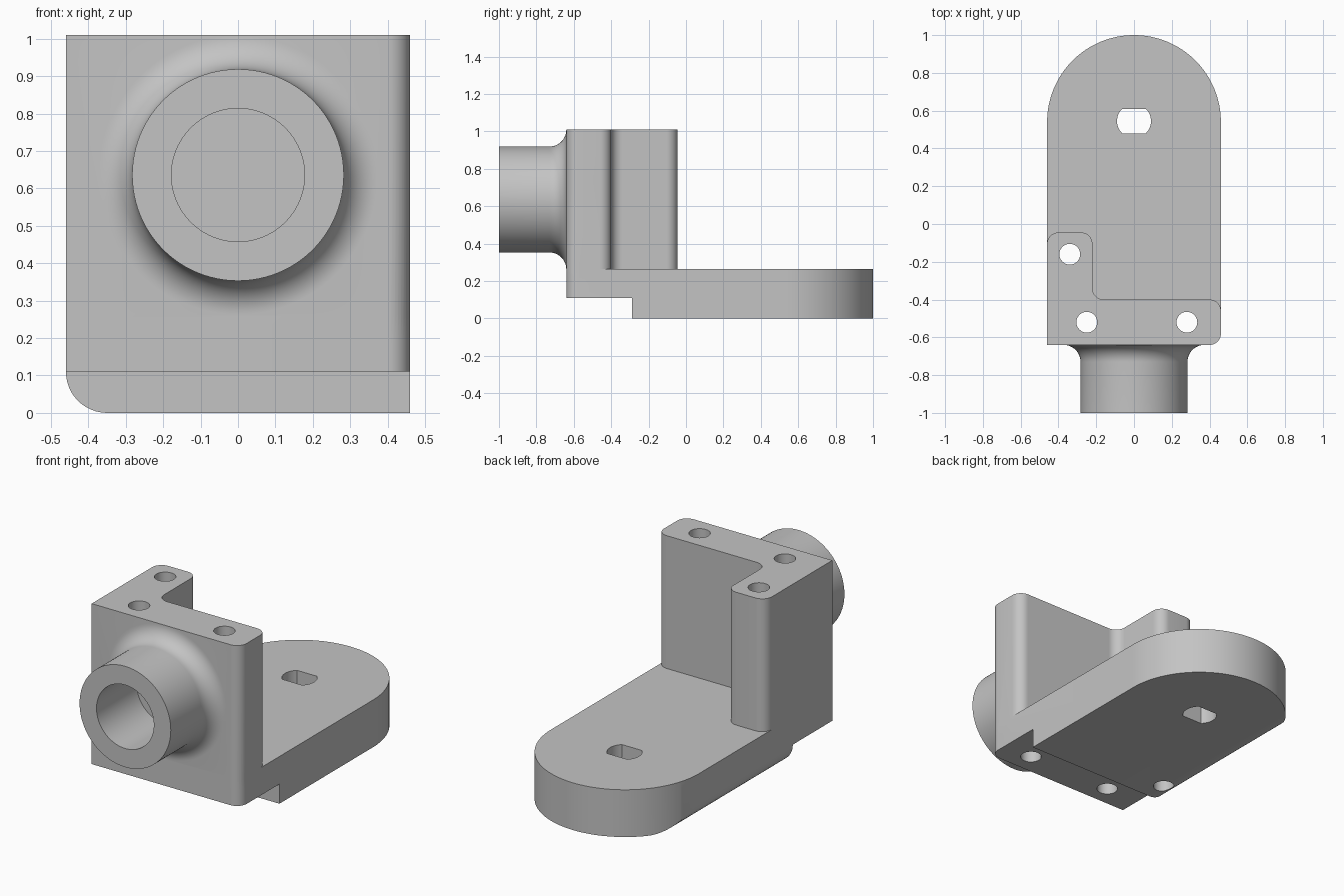
import bpy, bmesh, math
from mathutils import Vector, Matrix

if "Cube" in bpy.data.objects:
    bpy.data.objects.remove(bpy.data.objects["Cube"], do_unlink=True)

grey = bpy.data.materials.new("machined grey")
grey.use_nodes = True
colour = (0.55, 0.55, 0.55, 1)
grey.diffuse_color = colour
grey.node_tree.nodes["Principled BSDF"].inputs["Base Color"].default_value = colour

W = 0.46                          # half width
FRONT, STEP, BACK = -0.64, -0.29, 1.0
LIP, DECK, TOP = 0.11, 0.265, 1.01
R = 0.06                          # small corner radius


def finish(name, bm):
    bmesh.ops.remove_doubles(bm, verts=bm.verts, dist=1e-5)
    bmesh.ops.recalc_face_normals(bm, faces=bm.faces)
    mesh = bpy.data.meshes.new(name)
    bm.to_mesh(mesh)
    bm.free()
    mesh.materials.append(grey)
    obj = bpy.data.objects.new(name, mesh)
    bpy.context.collection.objects.link(obj)
    return obj


def arc(cx, cy, r, a, b, n=12):
    return [(cx + r * math.cos(a + (b - a) * i / n),
             cy + r * math.sin(a + (b - a) * i / n)) for i in range(n + 1)]


def rounded(corners):
    """Outline from right-angled corners (x, y, radius)."""
    pts = []
    for i, (x, y, r) in enumerate(corners):
        p = Vector((x, y))
        if r == 0:
            pts.append((x, y))
            continue
        a = (Vector(corners[i - 1][:2]) - p).normalized()
        b = (Vector(corners[(i + 1) % len(corners)][:2]) - p).normalized()
        n = 32 if r > 0.2 else 10
        for k in range(n + 1):
            t = math.pi / 2 * k / n
            q = p + (a + b) * r - b * r * math.cos(t) - a * r * math.sin(t)
            if not pts or (q - Vector(pts[-1])).length > 1e-4:
                pts.append(tuple(q))
    return pts


def prism(name, pts, lo, hi, along_y=False):
    bm = bmesh.new()
    place = (lambda u, v, w: (u, w, v)) if along_y else (lambda u, v, w: (u, v, w))
    face = bm.faces.new([bm.verts.new(place(u, v, lo)) for u, v in pts])
    ext = bmesh.ops.extrude_face_region(bm, geom=[face])["geom"]
    moved = [g for g in ext if isinstance(g, bmesh.types.BMVert)]
    bmesh.ops.translate(bm, verts=moved, vec=place(0, 0, hi - lo))
    return finish(name, bm)


def lathe_y(name, profile, height, steps=96):
    """Spin (radius, y) points about a y axis at the given height."""
    bm = bmesh.new()
    verts = [bm.verts.new((r, y, height)) for r, y in profile]
    edges = [bm.edges.new(pair) for pair in zip(verts, verts[1:])]
    bmesh.ops.spin(bm, geom=verts + edges, cent=(0, 0, height), axis=(0, 1, 0),
                   angle=math.tau, steps=steps, use_merge=True)
    return finish(name, bm)


def combine(target, tool, operation):
    tool.hide_render = True
    mod = target.modifiers.new(operation, 'BOOLEAN')
    mod.operation, mod.solver, mod.object = operation, 'EXACT', tool
    bpy.context.view_layer.objects.active = target
    bpy.ops.object.modifier_apply(modifier=mod.name)
    bpy.data.objects.remove(tool, do_unlink=True)


# Base plate with a round back end
body = prism("bracket_body", rounded([(-W, FRONT, 0), (W, FRONT, R),
                                      (W, BACK, W), (-W, BACK, W)]), 0, DECK)

# Step under the front and rounded lower edge on the right side
box = [(-1, -1), (1, -1), (1, STEP), (-1, STEP)]
combine(body, prism("step_cutter", box, -0.2, LIP), 'DIFFERENCE')
edge = arc(-W + LIP, LIP, LIP, math.pi, math.pi * 1.5)
edge += [(-W + LIP, -0.1), (-W - 0.1, -0.1), (-W - 0.1, LIP)]
combine(body, prism("edge_cutter", edge, -0.8, 1.2, True), 'DIFFERENCE')

# L-shaped upright wall
wall = rounded([(-W, FRONT, 0), (W, FRONT, R), (W, -0.4, R),
                (-0.22, -0.4, R), (-0.22, -0.045, R), (-W, -0.045, R)])
combine(body, prism("wall", wall, 0.18, TOP), 'UNION')

# Hollow boss flaring into the wall
flare = 0.09
rim, bore, floor, root = 0.283, 0.178, FRONT - 0.004, FRONT + 0.03
profile = [(0, floor), (bore, floor), (bore, -1), (rim, -1)]
profile += arc(rim + flare, FRONT - flare, flare, math.pi, math.pi / 2)
profile += [(rim + flare, root), (0, root)]
combine(body, lathe_y("boss", profile, 0.636), 'UNION')

# Vertical screw holes
for x, y in [(-0.34, -0.16), (-0.25, -0.52), (0.28, -0.52)]:
    ring = arc(x, y, 0.055, 0, math.tau, 32)[:-1]
    combine(body, prism("hole_cutter", ring, -0.2, 1.2), 'DIFFERENCE')

# Flat-sided slot in the plate
half = math.asin(0.065 / 0.09)
slot = arc(0, 0.545, 0.09, -half, half)
slot += arc(0, 0.545, 0.09, math.pi - half, math.pi + half)
combine(body, prism("slot_cutter", slot, -0.2, 0.5), 'DIFFERENCE')

# Smooth curves, sharp edges
bpy.ops.object.select_all(action='DESELECT')
body.select_set(True)
bpy.context.view_layer.objects.active = body
bpy.ops.object.shade_smooth_by_angle(angle=math.radians(30))
